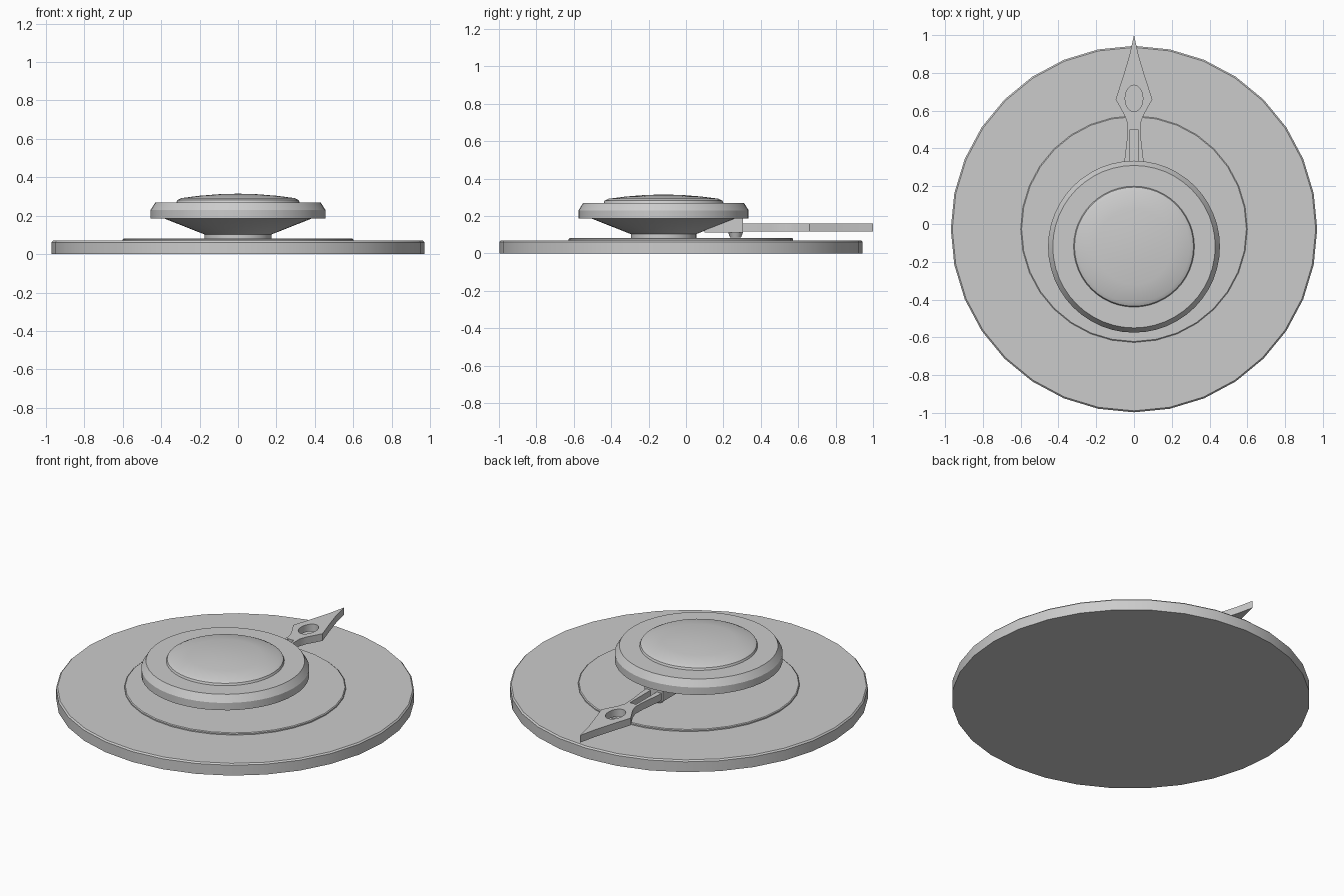
import bpy, bmesh
from math import sin, cos, pi, radians

if "Cube" in bpy.data.objects:
    bpy.data.objects.remove(bpy.data.objects["Cube"])


def finish(obj, angle=30):
    bpy.ops.object.select_all(action='DESELECT')
    obj.select_set(True)
    bpy.context.view_layer.objects.active = obj
    bpy.ops.object.shade_smooth_by_angle(angle=radians(angle))


def lathe(name, profile, y, sides=32):
    """Spin an (r, z) profile round a vertical axis; r = 0 makes a pole."""
    bm = bmesh.new()
    rings = []
    for r, z in profile:
        if r == 0:
            rings.append([bm.verts.new((0, y, z))] * sides)
        else:
            rings.append([bm.verts.new((r * cos(2 * pi * i / sides),
                                        y + r * sin(2 * pi * i / sides), z))
                          for i in range(sides)])
    for a, b in zip(rings, rings[1:]):
        for i in range(sides):
            j = (i + 1) % sides
            bm.faces.new(dict.fromkeys((a[i], a[j], b[j], b[i])))
    bmesh.ops.recalc_face_normals(bm, faces=bm.faces)
    mesh = bpy.data.meshes.new(name)
    bm.to_mesh(mesh)
    bm.free()
    obj = bpy.data.objects.new(name, mesh)
    bpy.context.collection.objects.link(obj)
    finish(obj)


def plate(name, loops, z0, z1):
    """Extrude a flat outline; later loops become holes."""
    curve = bpy.data.curves.new(name, 'CURVE')
    curve.dimensions = '2D'
    curve.fill_mode = 'BOTH'
    curve.extrude = (z1 - z0) / 2
    for loop in loops:
        spline = curve.splines.new('POLY')
        spline.points.add(len(loop) - 1)
        for point, (x, y) in zip(spline.points, loop):
            point.co = (x, y, 0, 1)
        spline.use_cyclic_u = True
    obj = bpy.data.objects.new(name, curve)
    obj.location.z = (z0 + z1) / 2
    bpy.context.collection.objects.link(obj)
    bpy.ops.object.select_all(action='DESELECT')
    obj.select_set(True)
    bpy.context.view_layer.objects.active = obj
    bpy.ops.object.convert(target='MESH')
    obj = bpy.context.object
    bm = bmesh.new()
    bm.from_mesh(obj.data)
    bmesh.ops.remove_doubles(bm, verts=bm.verts, dist=0.0002)
    bmesh.ops.recalc_face_normals(bm, faces=bm.faces)
    bm.to_mesh(obj.data)
    bm.free()
    finish(obj)


# Round base and the thin raised disc on it
lathe("base_plate", [(0, 0), (0.97, 0), (0.97, 0.062), (0.962, 0.07), (0, 0.07)], -0.027)
lathe("dial_disc", [(0, 0.065), (0.60, 0.065), (0.60, 0.077), (0.595, 0.081), (0, 0.081)], -0.027)

# Knob: stem, flared neck, rim and domed cap, set off centre
lathe("knob", [(0, 0.075), (0.175, 0.075), (0.175, 0.103), (0.385, 0.186),
               (0.455, 0.186), (0.455, 0.23), (0.43, 0.27), (0.32, 0.27),
               (0.315, 0.282), (0.295, 0.292), (0.20, 0.304), (0.10, 0.312),
               (0, 0.315)], -0.12, 48)

# Pointer: spear outline with an oval hole and a slot
half = [(0.055, 0.10), (0.05, 0.34), (0.036, 0.46), (0.034, 0.53), (0.05, 0.575),
        (0.097, 0.66), (0.055, 0.79), (0.025, 0.89), (0.008, 0.965)]
outline = half + [(0, 1.0)] + [(-x, y) for x, y in reversed(half)]
oval = [(0.047 * cos(2 * pi * i / 24), 0.665 + 0.07 * sin(2 * pi * i / 24)) for i in range(24)]
slot = [(-0.02, 0.30), (0.02, 0.30), (0.02, 0.50), (-0.02, 0.50)]
plate("pointer", [outline, oval, slot], 0.117, 0.16)

# Bracket holding the pointer under the rim
plate("pointer_bracket", [[(-0.06, 0.10), (0.06, 0.10), (0.06, 0.305), (-0.06, 0.305)]],
      0.112, 0.186)

# Small tapered foot below the bracket
lathe("bracket_foot", [(0, 0.086), (0.03, 0.086), (0.04, 0.114), (0, 0.114)], 0.265, 16)
